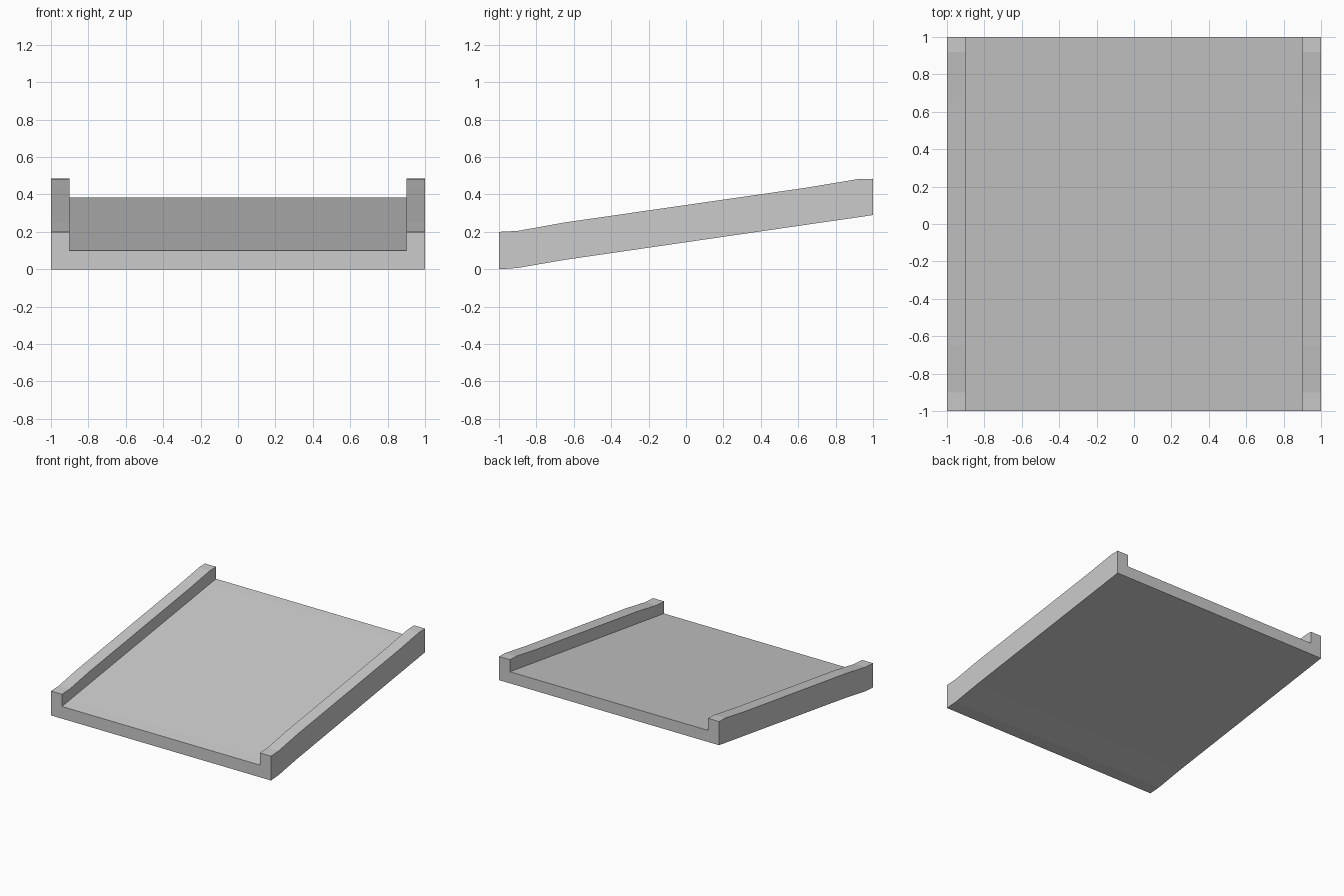
import bpy, bmesh

if "Cube" in bpy.data.objects:
    bpy.data.objects.remove(bpy.data.objects["Cube"])

# Side profile stations: y, underside z, deck z, rail top z
STATIONS = [
    (-1.00, 0.000, 0.100, 0.200),
    (-0.90, 0.007, 0.114, 0.205),
    (-0.65, 0.050, 0.150, 0.250),
    (0.65, 0.239, 0.335, 0.437),
    (0.92, 0.278, 0.374, 0.482),
    (1.00, 0.290, 0.385, 0.484),
]
HALF, INNER = 1.0, 0.9


def channel_section(y, under, deck, rail):
    """U-shaped cross-section: deck with a raised rail on each side."""
    right = [(HALF, under), (HALF, rail), (INNER, rail), (INNER, deck)]
    left = [(-x, z) for x, z in reversed(right)]
    return [(x, y, z) for x, z in right + left]


# Ramp: loft the channel section along its sloping profile
bm = bmesh.new()
rings = [[bm.verts.new(p) for p in channel_section(*s)] for s in STATIONS]
for a, b in zip(rings, rings[1:]):
    for i in range(8):
        j = (i + 1) % 8
        bm.faces.new((a[i], a[j], b[j], b[i]))

# Ends: deck edge and two rail ends, split into clean quads
for ring in (rings[0], rings[-1]):
    for ids in ((0, 1, 2, 3), (0, 3, 4, 7), (4, 5, 6, 7)):
        bm.faces.new([ring[i] for i in ids])

bmesh.ops.recalc_face_normals(bm, faces=bm.faces)
mesh = bpy.data.meshes.new("ramp")
bm.to_mesh(mesh)
bm.free()
ramp = bpy.data.objects.new("ramp", mesh)
bpy.context.collection.objects.link(ramp)
